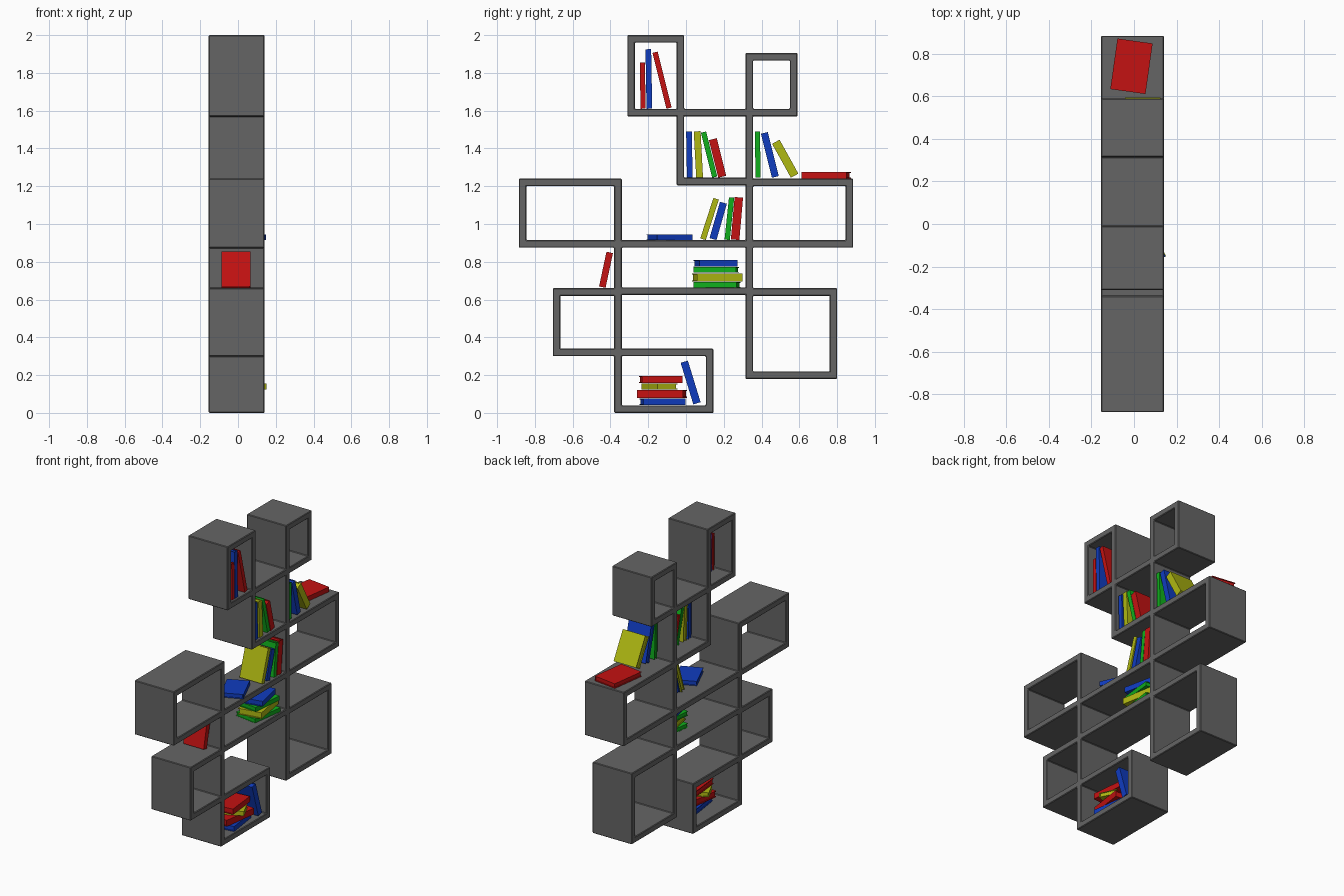
import bpy, bmesh
from math import radians, sin
from mathutils import Matrix

cube = bpy.data.objects.get("Cube")
if cube:
    bpy.data.objects.remove(cube, do_unlink=True)


def material(name, rgb):
    m = bpy.data.materials.new(name)
    m.use_nodes = True
    m.diffuse_color = (*rgb, 1)
    bsdf = next(n for n in m.node_tree.nodes if n.type == "BSDF_PRINCIPLED")
    bsdf.inputs["Base Color"].default_value = (*rgb, 1)
    return m


GREY = material("shelf grey", (0.13, 0.13, 0.13))
RED = material("book red", (0.55, 0.006, 0.006))
BLUE = material("book blue", (0.005, 0.045, 0.52))
GREEN = material("book green", (0.005, 0.43, 0.012))
YELLOW = material("book yellow", (0.43, 0.48, 0.006))


def add_object(name, bm, mat):
    bmesh.ops.recalc_face_normals(bm, faces=bm.faces)
    mesh = bpy.data.meshes.new(name)
    bm.to_mesh(mesh)
    bm.free()
    mesh.materials.append(mat)
    ob = bpy.data.objects.new(name, mesh)
    bpy.context.collection.objects.link(ob)
    return ob


# Shelf compartments as outer rectangles: y0, y1, z0, z1
WALL = 0.04
BACK, FRONT = -0.155, 0.14
ROOMS = [
    (-0.31, -0.01, 1.57, 2.0),
    (0.315, 0.59, 1.57, 1.905),
    (-0.05, 0.355, 1.205, 1.61),
    (0.315, 0.885, 0.875, 1.24),
    (-0.885, -0.34, 0.875, 1.24),
    (-0.38, 0.355, 0.625, 0.915),
    (-0.705, -0.34, 0.3, 0.66),
    (0.315, 0.8, 0.18, 0.66),
    (-0.38, 0.145, 0.0, 0.34),
]


def unique(values):
    return sorted({round(v, 4) for v in values})


def is_wood(y, z):
    for y0, y1, z0, z1 in ROOMS:
        if y0 < y < y1 and z0 < z < z1:
            if not (y0 + WALL < y < y1 - WALL and z0 + WALL < z < z1 - WALL):
                return True
    return False


def build_shelf():
    # Fill every grid cell covered by a board, then extrude through the depth
    ys = unique(v for r in ROOMS for v in (r[0], r[0] + WALL, r[1] - WALL, r[1]))
    zs = unique(v for r in ROOMS for v in (r[2], r[2] + WALL, r[3] - WALL, r[3]))
    bm = bmesh.new()
    for ya, yb in zip(ys, ys[1:]):
        for za, zb in zip(zs, zs[1:]):
            if is_wood((ya + yb) / 2, (za + zb) / 2):
                bm.faces.new([bm.verts.new((BACK, y, z)) for y, z in
                              ((ya, za), (yb, za), (yb, zb), (ya, zb))])
    bmesh.ops.remove_doubles(bm, verts=bm.verts, dist=0.0005)
    ext = bmesh.ops.extrude_face_region(bm, geom=bm.faces[:], use_keep_orig=True)
    moved = [g for g in ext["geom"] if isinstance(g, bmesh.types.BMVert)]
    bmesh.ops.translate(bm, verts=moved, vec=(FRONT - BACK, 0, 0))
    shelf = add_object("shelf_frame", bm, GREY)
    # Softened board edges
    bev = shelf.modifiers.new("edge_bevel", "BEVEL")
    bev.width = 0.004
    bev.segments = 1
    bev.limit_method = "ANGLE"


build_shelf()


def book_mesh(thick, height, depth):
    # Two covers, a spine towards +x and a recessed page block
    cover = thick * 0.13
    lip = 0.005
    parts = [
        ((0, (thick - cover) / 2, 0), (depth, cover, height)),
        ((0, (cover - thick) / 2, 0), (depth, cover, height)),
        ((depth / 2, 0, 0), (cover, thick, height)),
        ((0, 0, 0), (depth - 2 * lip, thick - cover, height - 2 * lip)),
    ]
    bm = bmesh.new()
    for centre, size in parts:
        bmesh.ops.create_cube(bm, size=1, matrix=Matrix.Translation(centre)
                              @ Matrix.Diagonal((*size, 1)))
    return bm


def upright_book(name, mat, y, z, lean, thick, height, x=0.04, depth=0.165):
    # y is the middle of the foot; a positive lean tips the top towards +y
    ob = add_object(name, book_mesh(thick, height, depth), mat)
    a = radians(lean)
    ob.matrix_world = (Matrix.Translation((x, y, z + abs(sin(a)) * thick / 2))
                       @ Matrix.Rotation(-a, 4, "X")
                       @ Matrix.Translation((0, 0, height / 2)))


def flat_book(name, mat, x, y, z, yaw, thick, length, depth=0.155):
    ob = add_object(name, book_mesh(thick, length, depth), mat)
    ob.matrix_world = (Matrix.Translation((x, y, z + thick / 2))
                       @ Matrix.Rotation(radians(yaw), 4, "Z")
                       @ Matrix.Rotation(radians(-90), 4, "X"))


# Upright books by shelf: colour, y, lean, thickness, height
UPRIGHT = {
    ("top", 1.61): [(RED, -0.227, -1, 0.027, 0.245), (BLUE, -0.194, -1, 0.03, 0.315),
                    (RED, -0.09, -14, 0.028, 0.305)],
    ("upper", 1.245): [(BLUE, 0.02, -1, 0.03, 0.245), (YELLOW, 0.072, -3, 0.036, 0.245),
                       (GREEN, 0.152, -14, 0.028, 0.245), (RED, 0.192, -14, 0.043, 0.205)],
    ("upper_right", 1.245): [(GREEN, 0.382, -1, 0.027, 0.245),
                             (BLUE, 0.473, -14, 0.037, 0.24),
                             (YELLOW, 0.575, -29, 0.045, 0.205)],
    ("middle", 0.915): [(YELLOW, 0.09, 18, 0.03, 0.225), (BLUE, 0.143, 16, 0.038, 0.2),
                        (GREEN, 0.218, 6, 0.028, 0.225), (RED, 0.26, 5, 0.045, 0.225)],
    ("bottom", 0.045): [(BLUE, 0.058, -17, 0.04, 0.23)],
}
for (shelf_name, z), books in UPRIGHT.items():
    for i, (mat, y, lean, thick, height) in enumerate(books):
        upright_book(f"{shelf_name}_book_{i + 1}", mat, y, z, lean, thick, height)
upright_book("outer_leaning_book", RED, -0.443, 0.662, 12, 0.035, 0.188,
             x=-0.012, depth=0.15)

# Books lying flat
flat_book("upper_right_flat_book", RED, -0.013, 0.742, 1.242, -8, 0.032, 0.24, 0.165)
flat_book("middle_flat_book", BLUE, 0.04, -0.088, 0.915, 24, 0.03, 0.205, 0.14)

# Stacked books: colour, y, z, yaw, thickness, length
MIDDLE_STACK = [(GREEN, 0.165, 0.662, -8, 0.03, 0.23), (YELLOW, 0.165, 0.696, 10, 0.042, 0.245),
                (GREEN, 0.16, 0.742, -6, 0.03, 0.225), (BLUE, 0.155, 0.774, 12, 0.036, 0.205)]
BOTTOM_STACK = [(BLUE, -0.125, 0.042, 8, 0.034, 0.225), (RED, -0.127, 0.08, -8, 0.042, 0.245),
                (RED, -0.135, 0.158, 6, 0.038, 0.215)]
for stack_name, books in (("middle", MIDDLE_STACK), ("bottom", BOTTOM_STACK)):
    for i, (mat, y, z, yaw, thick, length) in enumerate(books):
        flat_book(f"{stack_name}_stack_book_{i + 1}", mat, 0.035, y, z, yaw, thick, length)
flat_book("bottom_stack_turned_book", YELLOW, 0.035, -0.14, 0.125, -65, 0.03, 0.2, 0.115)
